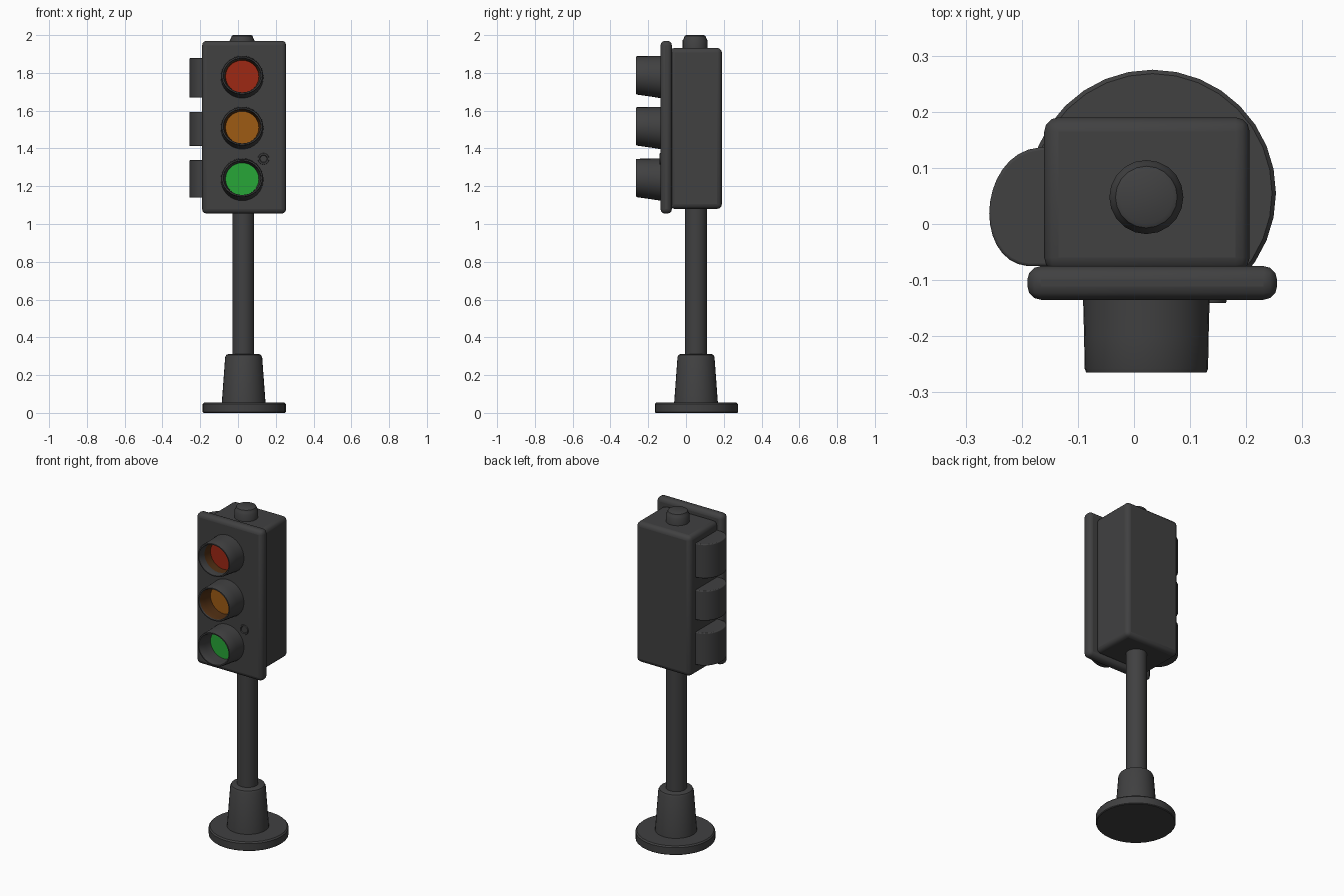
import bpy, bmesh, math
from mathutils import Vector

if "Cube" in bpy.data.objects:
    bpy.data.objects.remove(bpy.data.objects["Cube"])


def material(name, rgb):
    m = bpy.data.materials.new(name)
    m.diffuse_color = (*rgb, 1)
    m.use_nodes = True
    m.node_tree.nodes["Principled BSDF"].inputs["Base Color"].default_value = m.diffuse_color
    return m


GREY = material("dark grey", (0.052, 0.052, 0.053))
RED = material("red", (0.34, 0.021, 0.007))
AMBER = material("amber", (0.34, 0.105, 0.007))
GREEN = material("green", (0.02, 0.38, 0.038))
BROWN = material("dark brown", (0.085, 0.03, 0.007))


def finish(name, bm, mats, bevel=0, angle=35):
    bmesh.ops.recalc_face_normals(bm, faces=bm.faces)
    me = bpy.data.meshes.new(name)
    bm.to_mesh(me)
    bm.free()
    for m in mats:
        me.materials.append(m)
    ob = bpy.data.objects.new(name, me)
    bpy.context.collection.objects.link(ob)
    bpy.ops.object.select_all(action='DESELECT')
    ob.select_set(True)
    bpy.context.view_layer.objects.active = ob
    bpy.ops.object.shade_smooth_by_angle(angle=math.radians(angle))
    if bevel:
        b = ob.modifiers.new("bevel", 'BEVEL')
        b.width, b.segments = bevel, 3
        b.limit_method = 'ANGLE'
        b.angle_limit = math.radians(50)
    return ob


def lathe(name, rings, place, mats=(GREY,), ids=None, n=32):
    """rings of (radius, distance along axis); place maps (u, v, t) to a point."""
    bm = bmesh.new()
    loops = []
    for r, t in rings:
        loops.append([bm.verts.new(place(r * math.cos(2 * math.pi * i / n),
                                         r * math.sin(2 * math.pi * i / n), t))
                      for i in range(n)])
    for k in range(len(loops) - 1):
        a, b = loops[k], loops[k + 1]
        for i in range(n):
            j = (i + 1) % n
            f = bm.faces.new((a[i], a[j], b[j], b[i]))
            f.material_index = ids[k] if ids else 0
    bm.faces.new(loops[0])
    end = bm.faces.new(loops[-1])
    end.material_index = ids[-1] if ids else 0
    return finish(name, bm, mats)


def box(name, lo, hi, bevel):
    bm = bmesh.new()
    bmesh.ops.create_cube(bm, size=1)
    lo, hi = Vector(lo), Vector(hi)
    for v in bm.verts:
        v.co = (lo + hi) / 2 + v.co * (hi - lo)
    return finish(name, bm, [GREY], bevel)


def upright(x, y):
    return lambda u, v, t: (x + u, y + v, t)


# stand: disc, tapered sleeve and pole
lathe("base_disc", [(0.216, 0), (0.22, 0.004), (0.22, 0.046), (0.213, 0.054)], upright(0.033, 0.055))
lathe("base_sleeve", [(0.116, 0.05), (0.098, 0.295), (0.092, 0.307), (0.08, 0.312)], upright(0.03, 0.053))
lathe("pole", [(0.058, 0.3), (0.058, 1.1)], upright(0.028, 0.053))

# signal housing, front plate and top cap
box("housing", (-0.16, -0.085, 1.08), (0.206, 0.19, 1.932), 0.025)
box("front_plate", (-0.19, -0.135, 1.055), (0.255, -0.075, 1.97), 0.024)
lathe("top_cap", [(0.066, 1.92), (0.066, 1.972), (0.06, 1.982), (0.055, 1.996), (0.047, 2.0)],
      upright(0.022, 0.048), n=20)


# front lamps: hooded tube with a recessed lens, underside rising to the front
def lamp(name, z, colour, tint):
    def place(u, v, t):
        k = (-0.125 - t) / 0.14
        return (0.022 + u, t, z + v + (0.018 * k * (0.113 - v) / 0.226 if k > 0 else 0))
    rings = [(0.113, -0.125), (0.111, -0.2), (0.11, -0.258), (0.107, -0.265),
             (0.1, -0.265), (0.097, -0.258), (0.093, -0.22), (0.088, -0.17)]
    lathe(name, rings, place, (GREY, colour, BROWN), [0, 0, 0, 0, 0] + tint + [1])


lamp("red_lamp", 1.778, RED, [0, 2])
lamp("amber_lamp", 1.508, AMBER, [2, 2])
lamp("green_lamp", 1.235, GREEN, [0, 0])


# side hoods: solid half-round blocks on the left of the housing
def side_hood(name, z0, z1):
    bm = bmesh.new()
    pts = [(-0.15, 0.138)]
    for i in range(17):
        a = math.pi * i / 16
        pts.append((-0.165 - 0.093 * math.sin(a) ** 0.85,
                    0.031 + 0.106 * math.cos(a) - 0.012 * math.sin(a)))
    pts.append((-0.15, -0.075))
    f = bm.faces.new([bm.verts.new((x, y, z0)) for x, y in pts])
    ret = bmesh.ops.extrude_face_region(bm, geom=[f])
    for v in ret["geom"]:
        if isinstance(v, bmesh.types.BMVert):
            v.co.z = z1
    finish(name, bm, [GREY], 0.005)


for label, z0, z1 in (("upper", 1.67, 1.878), ("middle", 1.413, 1.594), ("lower", 1.14, 1.338)):
    side_hood(label + "_side_hood", z0, z1)

# small round boss on the front plate
lathe("plate_boss", [(0.032, -0.128), (0.029, -0.141), (0.021, -0.141), (0.018, -0.136)],
      lambda u, v, t: (0.135 + u, t, 1.345 + v), n=16)
